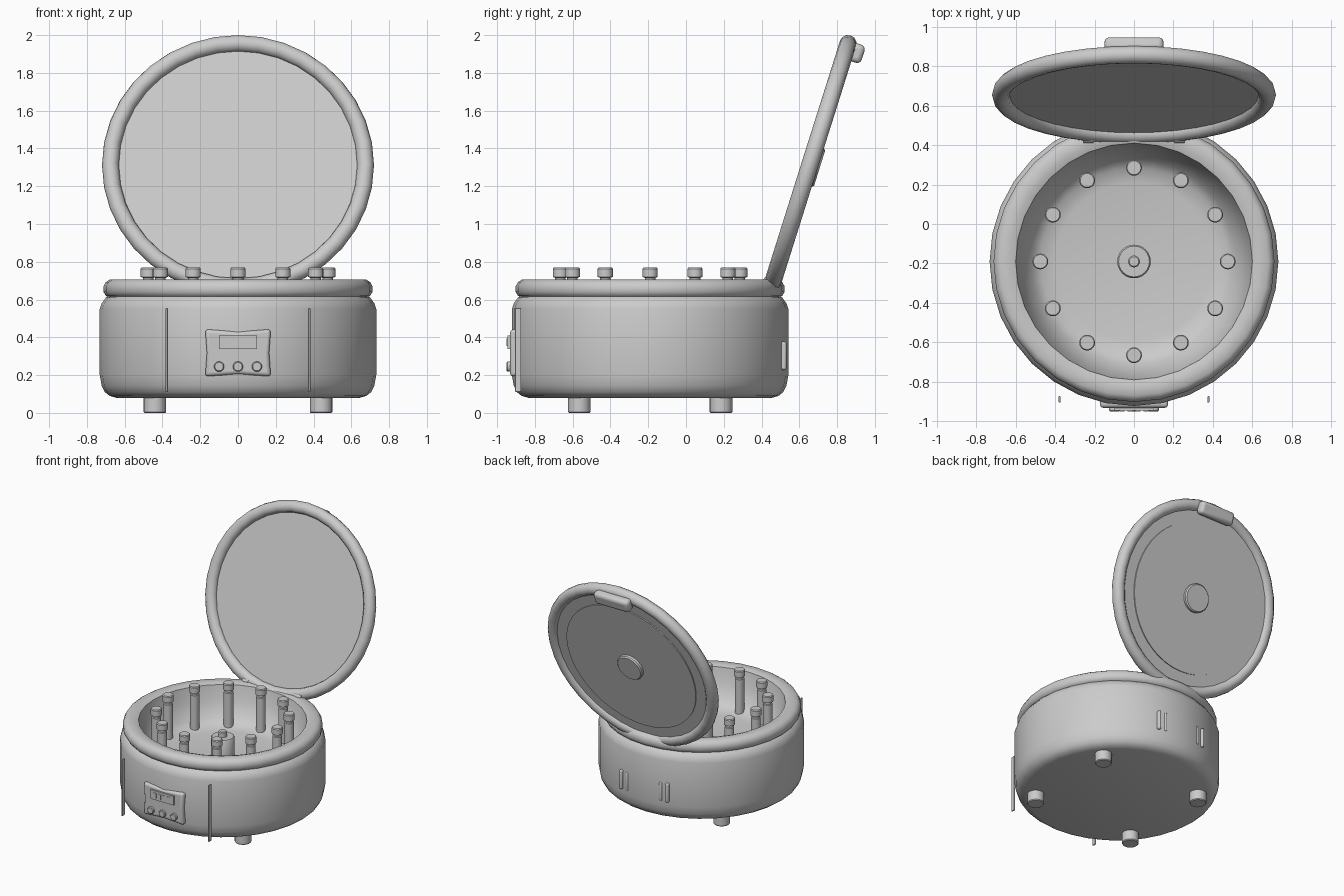
import bpy, bmesh, math
from mathutils import Matrix, Vector

if "Cube" in bpy.data.objects:
    bpy.data.objects.remove(bpy.data.objects["Cube"])

CY = -0.19          # y of the drum axis
grey = bpy.data.materials.new("plain grey")
grey.diffuse_color = (0.6, 0.6, 0.6, 1)
grey.use_nodes = True
grey.node_tree.nodes["Principled BSDF"].inputs["Base Color"].default_value = grey.diffuse_color


def finish(name, bm, matrix=Matrix(), bevel=0.0, segs=3, angle=35):
    """Turn a bmesh into a named, shaded object."""
    bmesh.ops.recalc_face_normals(bm, faces=bm.faces)
    mesh = bpy.data.meshes.new(name)
    bm.to_mesh(mesh)
    bm.free()
    mesh.materials.append(grey)
    ob = bpy.data.objects.new(name, mesh)
    bpy.context.collection.objects.link(ob)
    ob.matrix_world = matrix
    if bevel:
        mod = ob.modifiers.new("bevel", 'BEVEL')
        mod.width, mod.segments = bevel, segs
        mod.limit_method = 'ANGLE'
    bpy.ops.object.select_all(action='DESELECT')
    bpy.context.view_layer.objects.active = ob
    ob.select_set(True)
    bpy.ops.object.shade_smooth_by_angle(angle=math.radians(angle))
    return ob


def lathe(name, profile, matrix=Matrix(), sides=32, closed=False, angle=35):
    """Spin (radius, height) points around local z."""
    bm = bmesh.new()
    verts = [bm.verts.new((r, 0, z)) for r, z in profile]
    edges = [bm.edges.new(p) for p in zip(verts, verts[1:])]
    if closed:
        edges.append(bm.edges.new((verts[-1], verts[0])))
    bmesh.ops.spin(bm, geom=verts + edges, axis=(0, 0, 1), cent=(0, 0, 0),
                   angle=2 * math.pi, steps=sides, use_duplicate=False)
    bmesh.ops.remove_doubles(bm, verts=bm.verts, dist=1e-5)
    return finish(name, bm, matrix, angle=angle)


def box(name, size, matrix, bevel=0.0):
    bm = bmesh.new()
    bmesh.ops.create_cube(bm, size=1, matrix=Matrix.Diagonal((*size, 1)))
    return finish(name, bm, matrix, bevel)


def at(x, y, z):
    return Matrix.Translation((x, y, z))


axis = at(0, CY, 0)

# drum housing with rounded lower edge and shoulder
lathe("drum_housing", [(0, .08), (.645, .08), (.68, .09), (.705, .11), (.722, .145),
                       (.732, .2), (.732, .55), (.722, .58), (.70, .61), (.68, .62)],
      axis)

# rounded rim and the bowl inside it
lathe("rim", [(.68, .61), (.70, .62), (.712, .64), (.712, .67), (.70, .692), (.68, .705),
              (.63, .705), (.60, .695)], axis)
lathe("inner_bowl", [(.60, .695), (.575, .58), (.52, .47), (.475, .435), (.40, .42), (0, .42)],
      axis, angle=60)

# rotor hub with a small centre knob
lathe("rotor_hub", [(.085, .42), (.085, .56), (.078, .57), (.03, .57), (.03, .605),
                    (.024, .612), (0, .612)], axis, sides=24)

# ring of twelve sample tubes
for i in range(12):
    a = i * math.pi / 6
    lathe("sample_tube", [(0, .40), (.034, .41), (.034, .70), (.028, .705), (.028, .715),
                          (.040, .72), (.040, .763), (.035, .77), (0, .77)],
          at(.475 * math.cos(a), CY + .475 * math.sin(a), 0), sides=20)

# feet
for x in (-.44, .44):
    for y in (-.375, .375):
        lathe("foot", [(0, 0), (.055, 0), (.06, .006), (.06, .1), (0, .1)],
              at(x, CY + y, 0), sides=20)

# lid, leaning back: local z points to the front, local y up along the lid
lid = at(0, .655, 1.312) @ Matrix.Rotation(math.radians(72.5), 4, 'X')
ring = [(.675 + .045 * math.cos(k * math.pi / 6), .045 * math.sin(k * math.pi / 6))
        for k in range(12)]
lathe("lid_ring", ring, lid, sides=36, closed=True, angle=50)
lathe("lid_panel", [(0, .003), (.637, .003), (.637, -.02), (0, -.02)], lid, sides=48)
lathe("lid_back_plate", [(.55, -.018), (.55, -.028), (0, -.028)], lid, sides=48)
lathe("lid_button", [(.105, -.02), (.105, -.046), (.097, -.055), (0, -.055)], lid, sides=32)
box("lid_handle", (.30, .10, .07), lid @ at(0, .64, -.06), .025)

# hinge barrels between lid and rim
for x in (-.23, .23):
    lathe("hinge", [(0, -.025), (.025, -.025), (.025, .025), (0, .025)],
          at(x, .435, .70) @ Matrix.Rotation(math.pi / 2, 4, 'Y'), sides=16)

# control panel with a slightly pinched outline
bm = bmesh.new()
outline = [(-.174, .193), (0, .205), (.174, .193), (.165, .318),
           (.174, .443), (0, .430), (-.174, .443), (-.165, .318)]
face = bm.faces.new([bm.verts.new((x, -.932, z)) for x, z in outline])
out = bmesh.ops.extrude_face_region(bm, geom=[face])
bmesh.ops.translate(bm, vec=(0, .07, 0),
                    verts=[v for v in out["geom"] if isinstance(v, bmesh.types.BMVert)])
finish("control_panel", bm, bevel=.018)

# display with four small digit plates, and three push buttons
box("display", (.20, .02, .072), at(0, -.936, .375))
for i in range(4):
    box("digit_plate", (.026, .006, .04), at(-.06 + i * .04, -.947, .375))
for x in (-.1, 0, .1):
    lathe("push_button", [(.027, 0), (.027, .022), (.022, .027), (0, .027)],
          at(x, -.923, .245) @ Matrix.Rotation(math.pi / 2, 4, 'X'), sides=20)

# thin front trim strips and rear vent slots
for s in (-1, 1):
    box("trim_strip", (.011, .032, .445), at(s * .377, -.889, .333), .004)
    for x in (.145, .20):
        box("vent_slot", (.026, .04, .15), at(s * x, .512, .302), .011)
